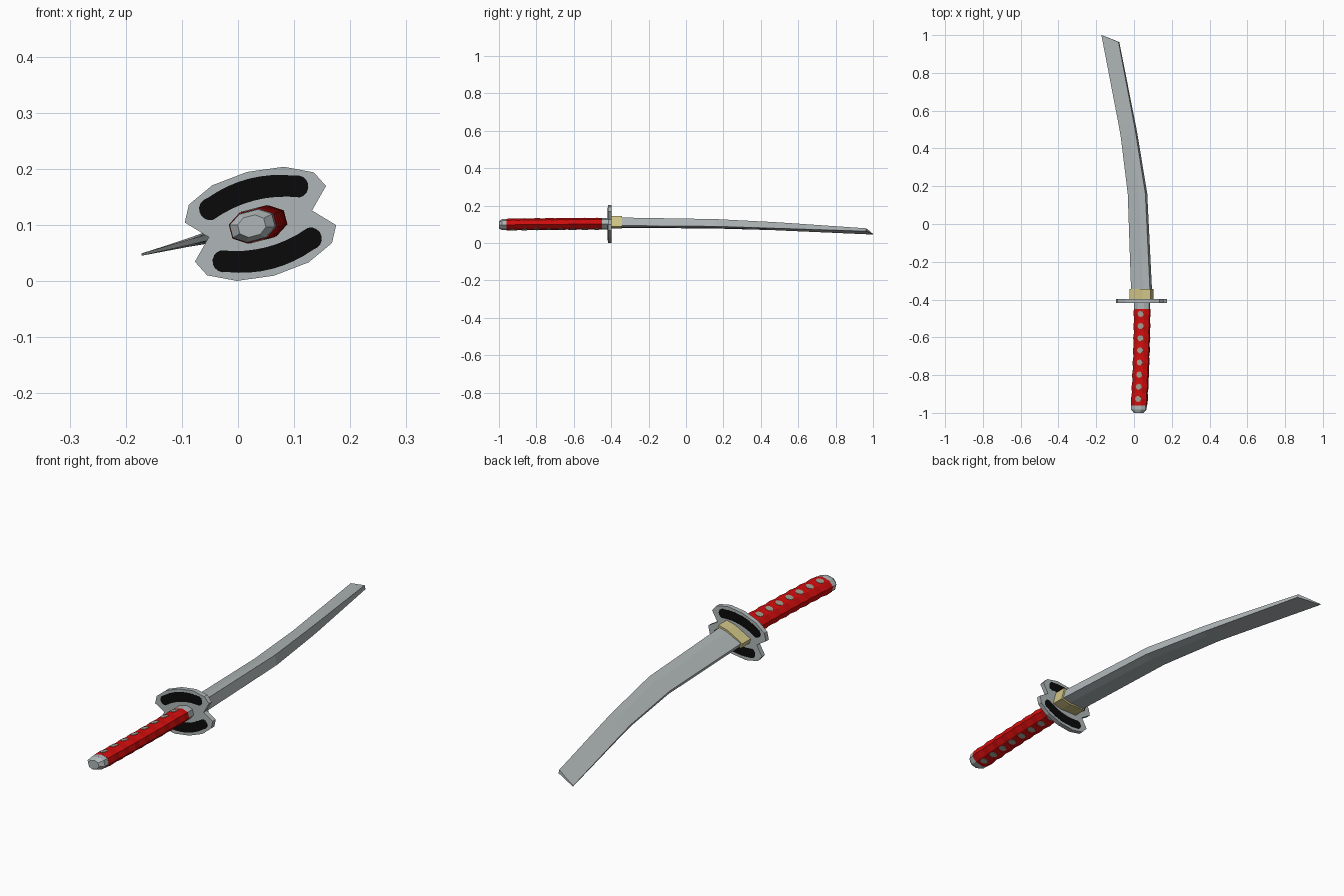
import bpy, bmesh, math
from mathutils import Matrix

if "Cube" in bpy.data.objects:
    bpy.data.objects.remove(bpy.data.objects["Cube"])

# The whole sword is built flat, then rolled about its long axis
ROLL = Matrix.Translation((0.04, 0, 0.1018)) @ Matrix.Rotation(math.radians(-14.5), 4, 'Y')


def material(name, rgb):
    m = bpy.data.materials.new(name)
    m.diffuse_color = (*rgb, 1)
    m.use_nodes = True
    m.node_tree.nodes["Principled BSDF"].inputs["Base Color"].default_value = m.diffuse_color
    return m


STEEL = material("steel grey", (0.43, 0.47, 0.475))
RED = material("red wrap", (0.64, 0.004, 0.004))
GOLD = material("pale gold", (0.64, 0.56, 0.24))
BLACK = material("black", (0.003, 0.003, 0.003))
TAN = material("stud grey", (0.36, 0.34, 0.27))


def finish(name, bm, mat):
    bmesh.ops.recalc_face_normals(bm, faces=bm.faces[:])
    bm.transform(ROLL)
    me = bpy.data.meshes.new(name)
    bm.to_mesh(me)
    bm.free()
    me.materials.append(mat)
    ob = bpy.data.objects.new(name, me)
    bpy.context.collection.objects.link(ob)
    return ob


def loft(name, rings, mat):
    """Skin a list of equal-length closed rings and cap both ends."""
    bm = bmesh.new()
    vs = [[bm.verts.new(p) for p in r] for r in rings]
    n = len(vs[0])
    for a, b in zip(vs, vs[1:]):
        for i in range(n):
            j = (i + 1) % n
            bm.faces.new((a[i], a[j], b[j], b[i]))
    bm.faces.new(vs[0])
    bm.faces.new(vs[-1])
    return finish(name, bm, mat)


def plate(name, outline, y0, y1, mat):
    return loft(name, [[(u, y, w) for u, w in outline] for y in (y0, y1)], mat)


def blade_ring(edge, ridge, spine):
    """Each argument is (u, y, half thickness)."""
    pts = [edge, ridge, spine]
    return [(u, y, t) for u, y, t in pts] + [(u, y, -t) for u, y, t in reversed(pts)]


# Blade: thin edge on the left, ridge in the middle, thick back on the right
loft("blade", [
    blade_ring((-0.056, -0.40, .007), (.016, -0.40, .022), (.052, -0.40, .022)),
    blade_ring((-0.056, -0.34, .007), (.014, -0.34, .022), (.051, -0.34, .022)),
    blade_ring((-0.074, 0.16, .006), (-.009, 0.16, .020), (.026, 0.16, .020)),
    blade_ring((-0.113, 0.465, .005), (-.055, 0.465, .014), (-.025, 0.465, .017)),
    blade_ring((-0.125, 0.53, .005), (-.066, 0.53, .012), (-.037, 0.53, .016)),
    blade_ring((-0.219, 1.00, .002), (-.165, 0.98, .005), (-.124, 0.963, .008)),
], STEEL)

# Gold blade collar, same section but larger
loft("blade_collar", [blade_ring((-.063, y, .010), (.014, y, .030), (.058, y, .030))
                      for y in (-0.40, -0.343)], GOLD)

# Guard: one quadrant of the outline mirrored twice
quad = [(.095, 0), (.130, .036), (.115, .065), (.066, .088), (0, .0955)]
half = quad + [(-u, w) for u, w in quad[-2::-1]]
plate("guard", half + [(-u, -w) for u, w in half[1:-1]], -0.418, -0.398, STEEL)

# Black curved slots painted through the guard
for side, label in ((1, "upper"), (-1, "lower")):
    R = 0.02
    arc = [(-.08 + .02 * i, .063 - .015 * ((-.08 + .02 * i) / .08) ** 2) for i in range(9)]
    outline = [(u, w + R) for u, w in arc]
    outline += [(.08 + R * math.sin(a), .048 + R * math.cos(a))
                for a in (k * math.pi / 8 for k in range(1, 8))]
    outline += [(u, w - R) for u, w in reversed(arc)]
    outline += [(-.08 - R * math.sin(a), .048 - R * math.cos(a))
                for a in (k * math.pi / 8 for k in range(1, 8))]
    plate("guard_slot_" + label, [(u, side * w) for u, w in outline], -0.4188, -0.3972, BLACK)


# Handle: octagonal section following a slight bend
def bend(y):
    t = (-0.42 - y) / 0.58
    return 0.003 - 0.019 * t * t


def oct_ring(y, a=0.043, b=0.028):
    q = [(a, -.45 * b), (a, .45 * b), (.45 * a, b), (-.45 * a, b)]
    return [(bend(y) + u, y, w) for u, w in q + [(-u, -w) for u, w in q]]


loft("handle_collar", [oct_ring(-0.405, .041, .027), oct_ring(-0.456, .041, .027)], STEEL)

studs = [-0.476 - 0.0643 * i for i in range(8)]
rings = [oct_ring(-0.45, .042, .027)]
for i, y in enumerate(studs):
    rings.append(oct_ring(y, .0435, .0285))
    if i < 7:
        rings.append(oct_ring(y - .032, .040, .027))
rings.append(oct_ring(-0.96, .041, .027))
loft("handle_wrap", rings, RED)

loft("pommel", [oct_ring(-0.955, .040, .0265), oct_ring(-0.983, .039, .026),
                oct_ring(-1.0, .024, .018)], STEEL)

# Rows of studs on both flats of the handle
for sign, label in ((1, "upper"), (-1, "lower")):
    bm = bmesh.new()
    for y in studs:
        bmesh.ops.create_cone(bm, cap_ends=True, segments=8, radius1=.0165, radius2=.0165, depth=.004,
                              matrix=Matrix.Translation((bend(y), y, sign * .0275)))
    finish("handle_studs_" + label, bm, TAN)
